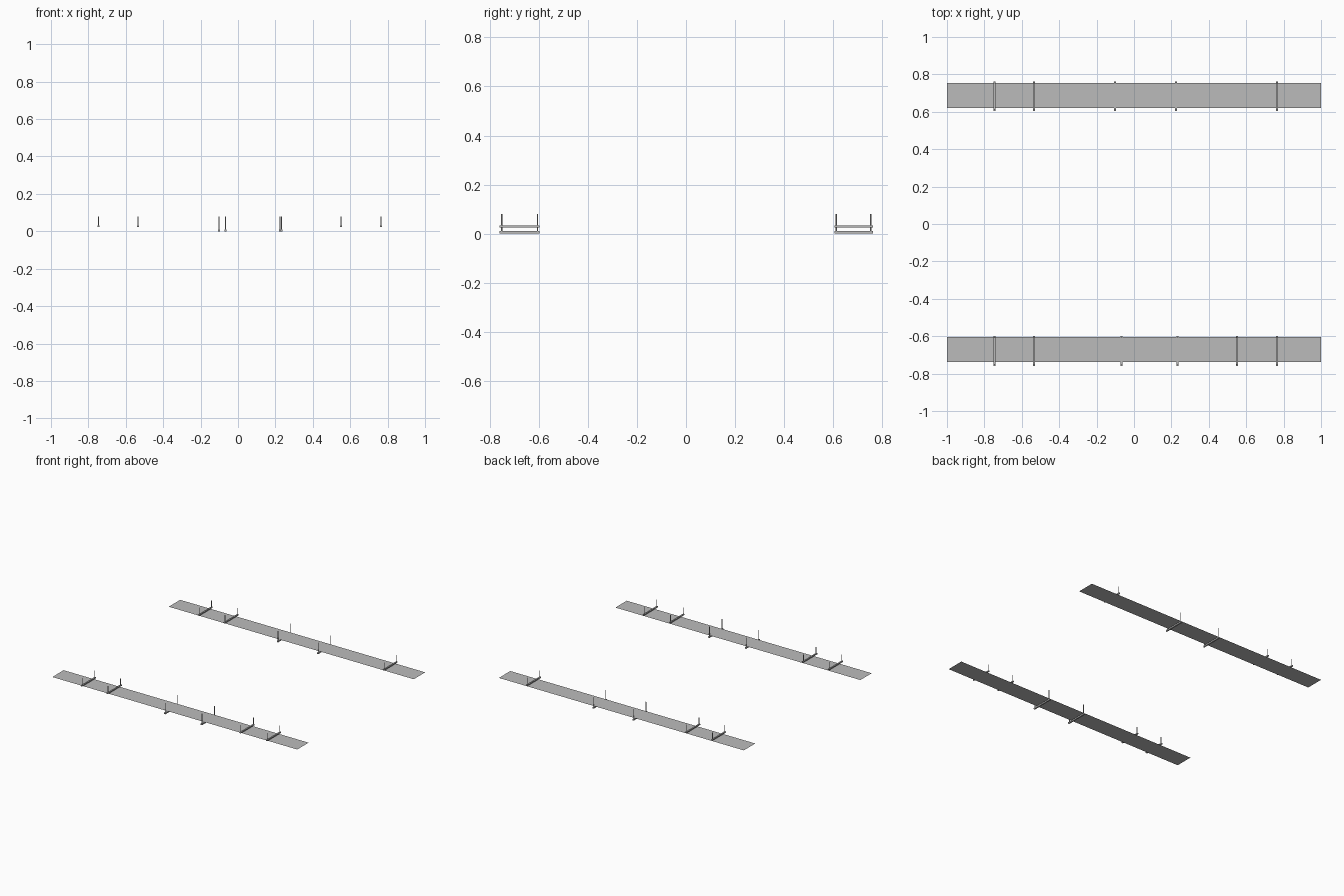
import bpy
import bmesh
from mathutils import Matrix, Vector

cube = bpy.data.objects.get("Cube")
if cube:
    bpy.data.objects.remove(cube, do_unlink=True)

grey = bpy.data.materials.new("galvanised_grey")
grey.use_nodes = True
grey.diffuse_color = (0.5, 0.5, 0.5, 1)
grey.node_tree.nodes["Principled BSDF"].inputs["Base Color"].default_value = (0.5, 0.5, 0.5, 1)


def finish(name, bm):
    mesh = bpy.data.meshes.new(name)
    bm.to_mesh(mesh)
    bm.free()
    mesh.materials.append(grey)
    obj = bpy.data.objects.new(name, mesh)
    bpy.context.collection.objects.link(obj)


def add_box(bm, centre, size):
    bmesh.ops.create_cube(bm, size=1, matrix=Matrix.LocRotScale(Vector(centre), None, Vector(size)))


def tray_sheet(name, y0, y1, z):
    bm = bmesh.new()
    bm.faces.new([bm.verts.new((x, y, z)) for x, y in ((-1, y0), (1, y0), (1, y1), (-1, y1))])
    finish(name, bm)


def hanger(name, x, y0, y1, z, height):
    # Cross bar with a thin rod rising from each end
    bm = bmesh.new()
    add_box(bm, (x, (y0 + y1) / 2, z + height / 2), (0.01, y1 - y0, height))
    for y in (y0 + 0.008, y1 - 0.008):
        bmesh.ops.create_cone(bm, cap_ends=True, segments=8, radius1=0.0025, radius2=0.0025,
                              depth=TOP - z, matrix=Matrix.Translation((x, y, (TOP + z) / 2)))
    finish(name, bm)


TOP = 0.08
UPPER, LOWER = (0.024, 0.008), (0, 0.01)

# Each run: sheet edges, bar ends, bar positions above and below the sheet
runs = {
    "front": ((-0.737, -0.605), (-0.76, -0.598), (-0.745, -0.535, 0.55, 0.765), (-0.067, 0.233)),
    "back": ((0.621, 0.754), (0.605, 0.762), (-0.745, -0.535, 0.765), (-0.102, 0.225)),
}
for side, (sheet, bar, above, below) in runs.items():
    tray_sheet(side + "_tray_sheet", *sheet, 0.016)
    for i, x in enumerate(above):
        hanger(f"{side}_upper_hanger_{i + 1}", x, *bar, *UPPER)
    for i, x in enumerate(below):
        hanger(f"{side}_lower_hanger_{i + 1}", x, *bar, *LOWER)
